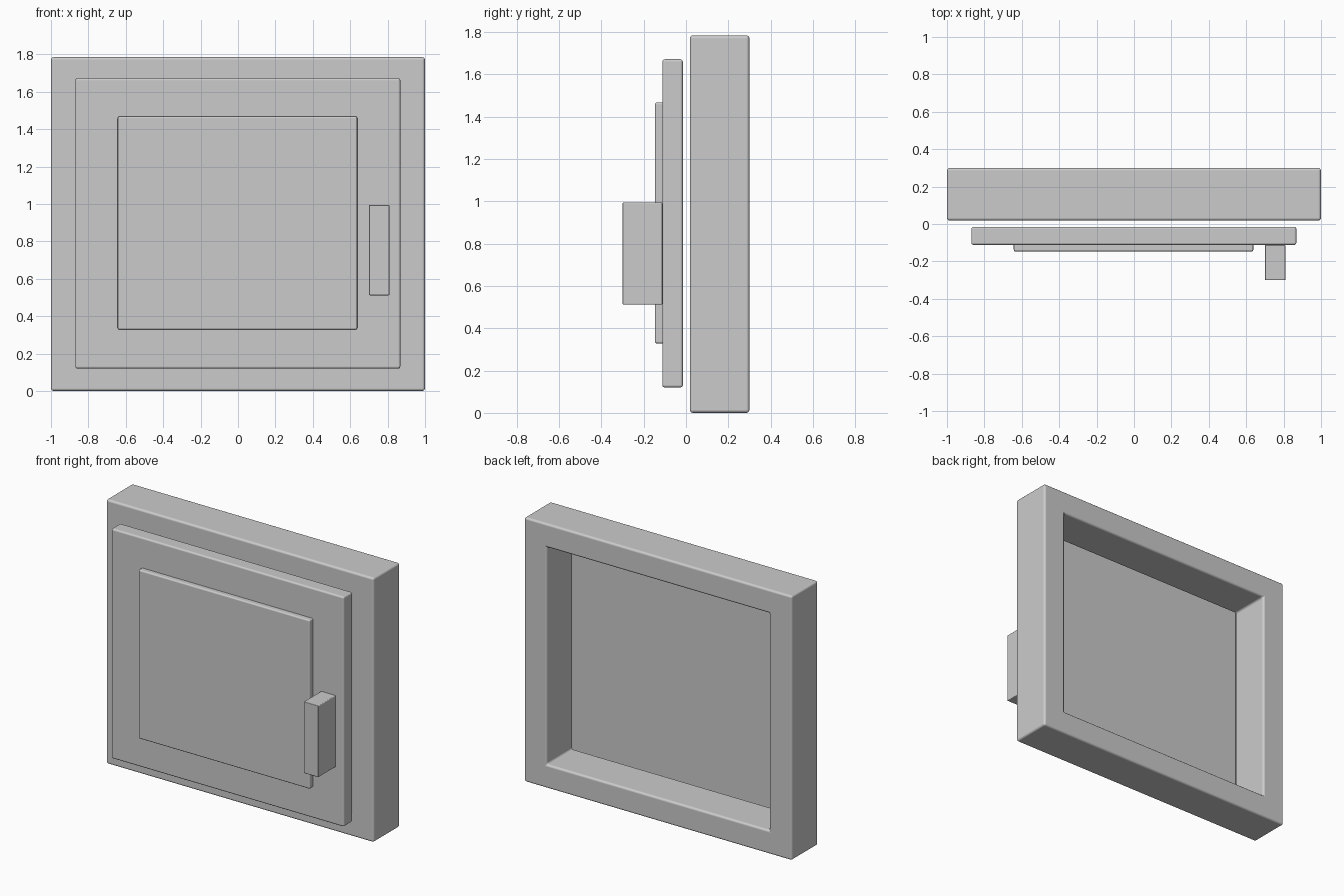
import bpy
import bmesh
import math

cube = bpy.data.objects.get("Cube")
if cube:
    bpy.data.objects.remove(cube, do_unlink=True)

grey = bpy.data.materials.new("plain_grey")
grey.use_nodes = True
GREY = (0.6, 0.6, 0.6, 1.0)
grey.diffuse_color = GREY
grey.node_tree.nodes["Principled BSDF"].inputs["Base Color"].default_value = GREY


def finish(obj, bevel):
    """Colour the part, round its edges and shade it smooth."""
    obj.data.materials.append(grey)
    mod = obj.modifiers.new("rounded_edges", "BEVEL")
    mod.width = bevel
    mod.segments = 3
    mod.limit_method = "ANGLE"
    mod.harden_normals = True
    bpy.ops.object.select_all(action="DESELECT")
    obj.select_set(True)
    bpy.context.view_layer.objects.active = obj
    bpy.ops.object.shade_smooth_by_angle(angle=math.radians(40))


def box(name, x, y, z, bevel):
    """Box between the given (low, high) pairs."""
    bpy.ops.mesh.primitive_cube_add(size=1)
    obj = bpy.context.object
    obj.name = name
    for v in obj.data.vertices:
        v.co = [a + (b - a) * (c + 0.5) for (a, b), c in zip((x, y, z), v.co)]
    finish(obj, bevel)


def ring(name, outer, inner, y, bevel):
    """Rectangular surround with an opening; outer and inner are x0, z0, x1, z1."""
    bm = bmesh.new()
    loops = []
    for x0, z0, x1, z1 in (outer, inner):
        for depth in y:
            corners = ((x0, z0), (x1, z0), (x1, z1), (x0, z1))
            loops.append([bm.verts.new((cx, depth, cz)) for cx, cz in corners])
    out_front, out_back, in_front, in_back = loops
    for a, b in ((out_front, out_back), (out_back, in_back),
                 (in_back, in_front), (in_front, out_front)):
        for i in range(4):
            j = (i + 1) % 4
            bm.faces.new((a[i], a[j], b[j], b[i]))
    bmesh.ops.recalc_face_normals(bm, faces=bm.faces)
    mesh = bpy.data.meshes.new(name)
    bm.to_mesh(mesh)
    bm.free()
    obj = bpy.data.objects.new(name, mesh)
    bpy.context.collection.objects.link(obj)
    finish(obj, bevel)


# Open surround
ring("frame", (-1, 0, 1, 1.785), (-0.83, 0.16, 0.83, 1.625), (0.018, 0.3), 0.015)

# Door with raised panel and pull handle
box("door", (-0.87, 0.868), (-0.112, -0.015), (0.12, 1.672), 0.012)
box("door_panel", (-0.643, 0.638), (-0.147, -0.1), (0.328, 1.468), 0.01)
box("handle", (0.7, 0.81), (-0.3, -0.112), (0.512, 0.995), 0.005)
